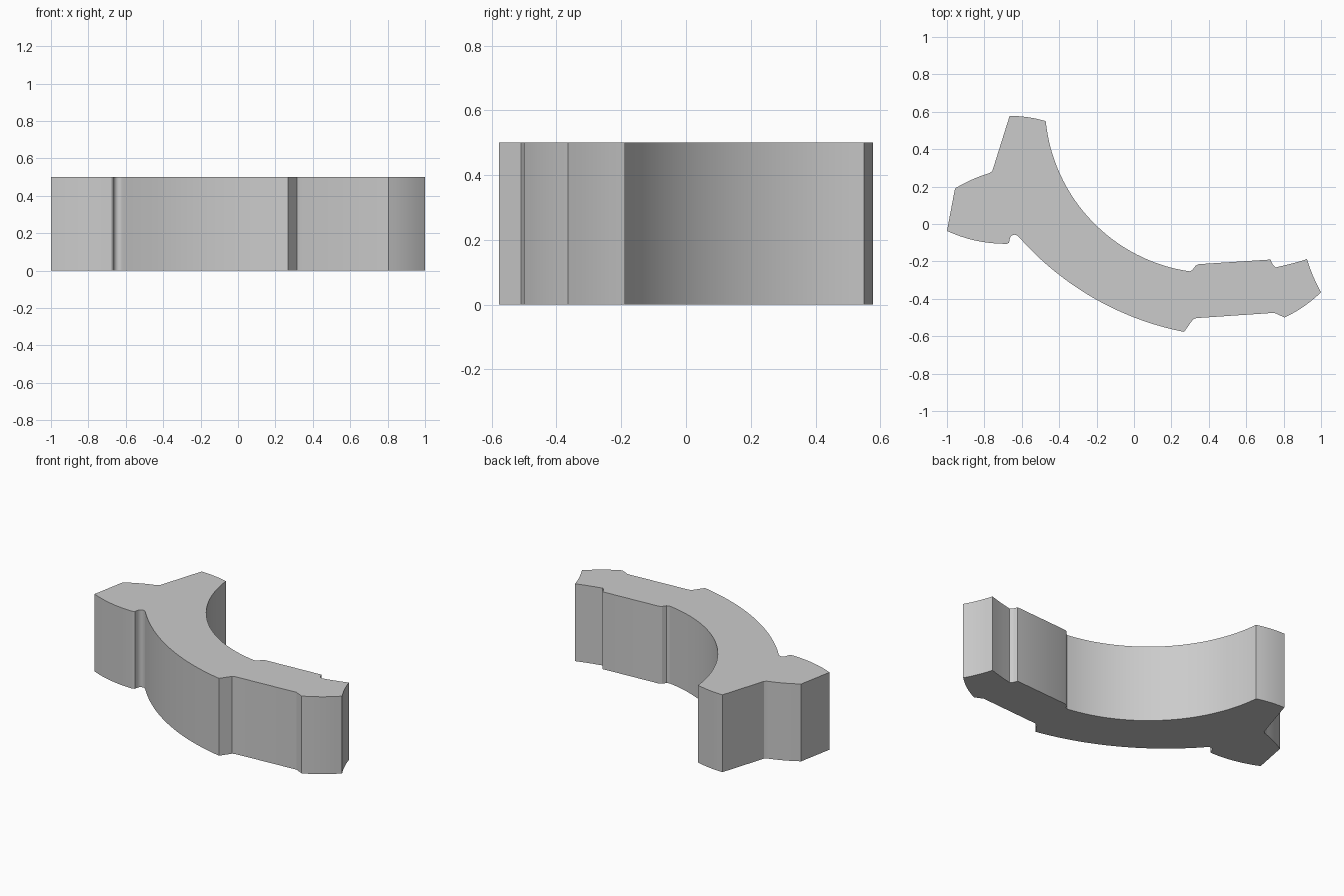
import bpy, bmesh, math
from mathutils import Vector

HEIGHT = 0.5

cube = bpy.data.objects.get("Cube")
if cube:
    bpy.data.objects.remove(cube, do_unlink=True)


def arc(a, b, c, steps):
    """Points on the circle through a, b and c, from a to c."""
    a, b, c = Vector(a), Vector(b), Vector(c)
    d = 2 * (a.x * (b.y - c.y) + b.x * (c.y - a.y) + c.x * (a.y - b.y))
    aa, bb, cc = a.length_squared, b.length_squared, c.length_squared
    centre = Vector(((aa * (b.y - c.y) + bb * (c.y - a.y) + cc * (a.y - b.y)) / d,
                     (aa * (c.x - b.x) + bb * (a.x - c.x) + cc * (b.x - a.x)) / d))
    radius = (a - centre).length
    start = math.atan2(*(a - centre).yx)
    end = math.atan2(*(c - centre).yx)
    sweep = (end - start + math.pi) % math.tau - math.pi
    angles = [start + sweep * i / steps for i in range(steps + 1)]
    return [(centre.x + radius * math.cos(t), centre.y + radius * math.sin(t)) for t in angles]


# Outline of the curved bracket, starting at the back of the left-hand fork
outline = []
outline += arc((-0.957, 0.19), (-0.865, 0.238), (-0.77, 0.273), 6)      # fork back edge
outline += [(-0.757, 0.285)]
outline += arc((-0.665, 0.578), (-0.567, 0.571), (-0.472, 0.55), 6)     # upper prong tip
outline += arc((-0.472, 0.55), (-0.21, 0.0), (0.295, -0.253), 32)[1:]   # inner curve
outline += [(0.312, -0.247), (0.328, -0.224), (0.345, -0.215)]          # inner step
outline += [(0.73, -0.19), (0.741, -0.217), (0.758, -0.232)]            # inner catch
outline += arc((0.775, -0.228), (0.85, -0.21), (0.925, -0.188), 4)
outline += arc((0.925, -0.188), (0.958, -0.28), (1.0, -0.365), 4)[1:]   # end face
outline += arc((1.0, -0.365), (0.905, -0.443), (0.805, -0.5), 6)[1:]    # rounded toe
outline += [(0.75, -0.475), (0.335, -0.503), (0.315, -0.51)]            # outer flat
outline += arc((0.268, -0.577), (-0.2, -0.405), (-0.61, -0.075), 32)    # outer curve
outline += arc((-0.622, -0.063), (-0.645, -0.058), (-0.663, -0.075), 6) # relief notch
outline += [(-0.668, -0.1), (-0.68, -0.106)]
outline += arc((-0.69, -0.106), (-0.85, -0.088), (-1.0, -0.037), 8)     # fork front edge

# Extrude the outline into a solid
bm = bmesh.new()
base = bm.faces.new([bm.verts.new((x, y, 0)) for x, y in outline])
result = bmesh.ops.extrude_face_region(bm, geom=[base], use_keep_orig=True)
top_verts = [g for g in result["geom"] if isinstance(g, bmesh.types.BMVert)]
bmesh.ops.translate(bm, verts=top_verts, vec=(0, 0, HEIGHT))
bmesh.ops.recalc_face_normals(bm, faces=bm.faces)
mesh = bpy.data.meshes.new("curved_bracket")
bm.to_mesh(mesh)
bm.free()

bracket = bpy.data.objects.new("curved_bracket", mesh)
bpy.context.collection.objects.link(bracket)

# Plain grey material
grey = bpy.data.materials.new("plain_grey")
grey.use_nodes = True
colour = (0.6, 0.6, 0.6, 1)
grey.diffuse_color = colour
grey.node_tree.nodes["Principled BSDF"].inputs["Base Color"].default_value = colour
mesh.materials.append(grey)

# Smooth the curves, keep the corners sharp
bpy.ops.object.select_all(action="DESELECT")
bracket.select_set(True)
bpy.context.view_layer.objects.active = bracket
bpy.ops.object.shade_smooth_by_angle(angle=math.radians(25))
